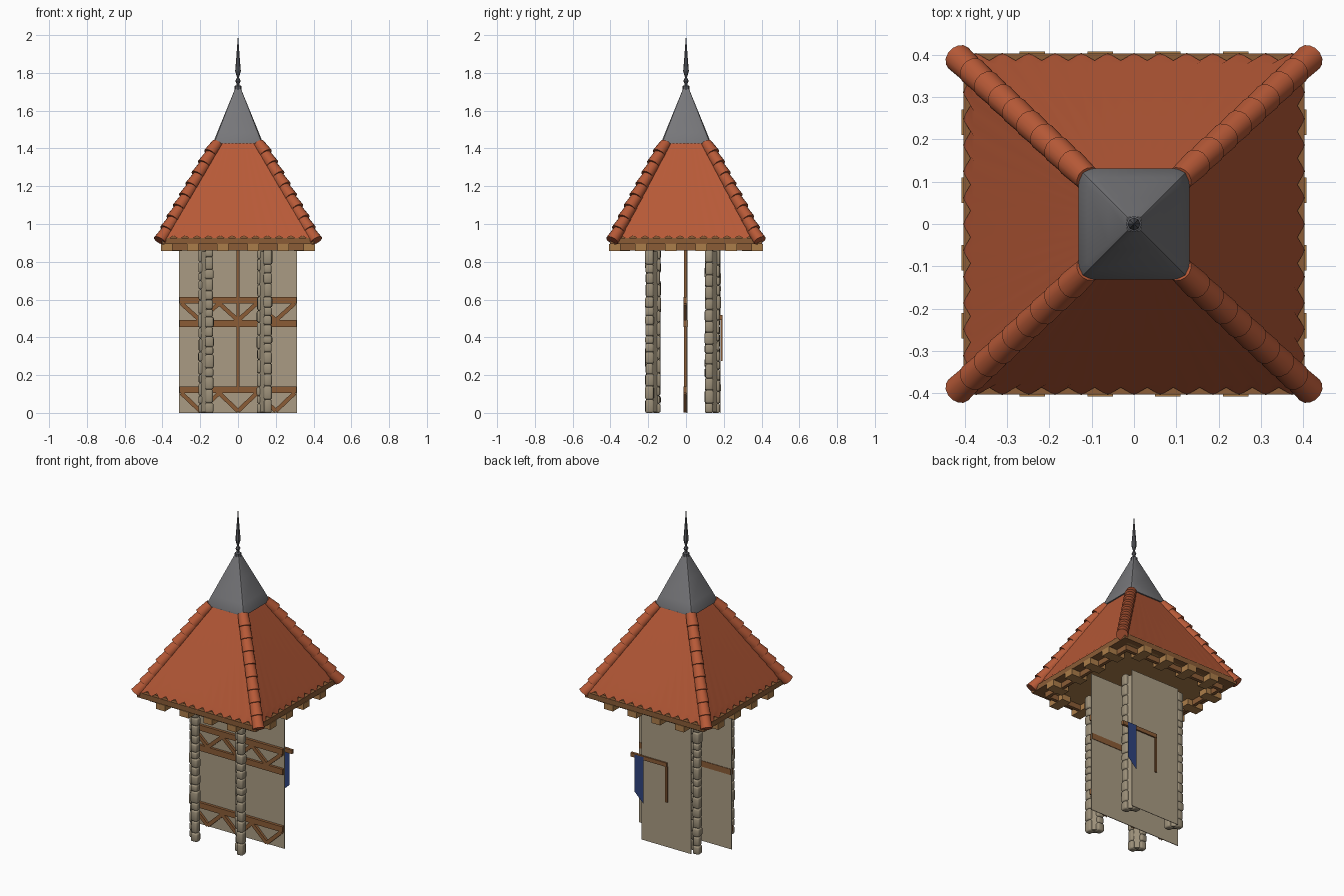
import bpy, bmesh, math, random
from mathutils import Vector, Matrix

random.seed(4)
cube = bpy.data.objects.get("Cube")
if cube:
    bpy.data.objects.remove(cube)


def material(name, r, g, b):
    lin = [(c / 255) ** 2.2 for c in (r, g, b)] + [1.0]
    m = bpy.data.materials.new(name)
    m.use_nodes = True
    m.diffuse_color = lin
    m.node_tree.nodes["Principled BSDF"].inputs["Base Color"].default_value = lin
    return m


PLASTER = material("plaster", 168, 154, 130)
STONE = material("stone", 154, 142, 120)
TIMBER = material("timber", 138, 93, 57)
PALE = material("pale timber", 170, 124, 75)
CLAY = material("clay tile", 182, 90, 58)
LEAD = material("lead grey", 118, 118, 121)
IRON = material("dark iron", 92, 93, 98)
CLOTH = material("blue cloth", 50, 70, 125)


def finish(name, bm, mat, smooth=None):
    bmesh.ops.recalc_face_normals(bm, faces=bm.faces)
    me = bpy.data.meshes.new(name)
    bm.to_mesh(me)
    bm.free()
    me.materials.append(mat)
    ob = bpy.data.objects.new(name, me)
    bpy.context.collection.objects.link(ob)
    if smooth:
        bpy.ops.object.select_all(action="DESELECT")
        bpy.context.view_layer.objects.active = ob
        ob.select_set(True)
        bpy.ops.object.shade_smooth_by_angle(angle=math.radians(smooth))
    return ob


def add_box(bm, centre, size, rot=None, bevel=0):
    mat = Matrix.Translation(centre) @ (rot or Matrix()) @ Matrix.Diagonal((*size, 1))
    verts = bmesh.ops.create_cube(bm, size=1, matrix=mat)["verts"]
    if bevel:
        edges = list({e for v in verts for e in v.link_edges})
        bmesh.ops.bevel(bm, geom=edges, offset=bevel, segments=2, profile=0.5, affect="EDGES")


def add_strut(bm, a, b, width, depth, y):
    # timber lying in a wall plane between two (x, z) points
    d = Vector((b[0] - a[0], 0, b[1] - a[1]))
    rot = Matrix.Rotation(-math.atan2(d.z, d.x), 4, "Y")
    mid = ((a[0] + b[0]) / 2, y, (a[1] + b[1]) / 2)
    add_box(bm, mid, (d.length, depth, width), rot)


def loft(bm, rings):
    loops = [[bm.verts.new(p) for p in ring] for ring in rings]
    n = len(loops[0])
    for lo, hi in zip(loops, loops[1:]):
        for i in range(n):
            bm.faces.new((lo[i], lo[(i + 1) % n], hi[(i + 1) % n], hi[i]))
    bm.faces.new(loops[0])
    bm.faces.new(loops[-1])


# Thin plaster walls
bm = bmesh.new()
add_box(bm, (0, 0.005, 0.435), (0.626, 0.004, 0.87))
finish("middle_wall", bm, PLASTER)
bm = bmesh.new()
add_box(bm, (0.003, 0.184, 0.435), (0.335, 0.003, 0.87))
finish("back_wall", bm, PLASTER)

# Timber framing on the middle wall
bm = bmesh.new()
for z in (0.123, 0.597):
    add_box(bm, (0, -0.005, z), (0.62, 0.018, 0.034))
add_box(bm, (0, -0.001, 0.473), (0.62, 0.022, 0.036))
add_box(bm, (0, -0.004, 0.5), (0.016, 0.014, 0.73))
for low, high in ((0.01, 0.105), (0.49, 0.58)):
    for s in (-1, 1):
        path = [(0.3, high), (0.2, low), (0.1, high), (0.0, low)]
        for a, b in zip(path, path[1:]):
            add_strut(bm, (s * a[0], a[1]), (s * b[0], b[1]), 0.022, 0.016, -0.004)
finish("wall_framing", bm, TIMBER)

# Banner arm with its post, and the flat banner
bm = bmesh.new()
add_box(bm, (0.118, 0.186, 0.505), (0.245, 0.016, 0.024))
add_box(bm, (0.0, 0.187, 0.385), (0.014, 0.01, 0.22))
finish("banner_arm", bm, TIMBER)
bm = bmesh.new()
outline = [(0.148, 0.515), (0.21, 0.515), (0.21, 0.29), (0.148, 0.23)]
bm.faces.new([bm.verts.new((x, 0.2, z)) for x, z in outline])
finish("banner", bm, CLOTH)

# Columns of rounded stones, two stacks set diagonally around a core
for depth, cy in (("front", -0.175), ("back", 0.14)):
    for side, cx in (("right", -0.17), ("left", 0.14)):
        bm = bmesh.new()
        add_box(bm, (cx, cy, 0.43), (0.04, 0.036, 0.85), Matrix.Rotation(-math.pi / 4, 4, "Z"))
        for s in (-1, 1):
            z = 0.0
            while z < 0.86:
                h = min(random.uniform(0.04, 0.075), 0.865 - z)
                if 0.865 - z - h < 0.025:
                    h = 0.865 - z
                w, d = random.uniform(0.038, 0.046), random.uniform(0.038, 0.046)
                turn = Matrix.Rotation(random.uniform(-0.12, 0.12), 4, "Z")
                add_box(bm, (cx + s * 0.018, cy - s * 0.018, z + h / 2),
                        (w, d, h), turn, min(0.009, h * 0.3))
                z += h
        finish(f"{depth}_{side}_column", bm, STONE, 50)

# Eaves: ceiling, edge frame and projecting joist ends
bm = bmesh.new()
add_box(bm, (0, 0, 0.898), (0.74, 0.74, 0.01))
finish("ceiling", bm, PALE)
frame, ring, joists = bmesh.new(), bmesh.new(), bmesh.new()
for k in range(4):
    rot = Matrix.Rotation(k * math.pi / 2, 4, "Z")
    add_box(frame, rot @ Vector((0, -0.378, 0.909)), (0.806, 0.05, 0.032), rot)
    add_box(frame, rot @ Vector((0, -0.374, 0.931)), (0.75, 0.01, 0.024), rot)
    add_box(ring, rot @ Vector((0, -0.34, 0.877)), (0.7, 0.02, 0.032), rot)
    for x in (-0.24, -0.08, 0.08, 0.24):
        add_box(joists, rot @ Vector((x, -0.352, 0.876)), (0.06, 0.11, 0.037), rot)
finish("eaves_frame", frame, TIMBER)
finish("eaves_ring_beam", ring, TIMBER)
finish("joist_ends", joists, PALE)

# Four tiled slopes, ribbed and scalloped along the lower edge
bm = bmesh.new()
BASE, TOP, Z0, Z1, TEETH = 0.404, 0.115, 0.92, 1.44, 13
for k in range(4):
    rot = Matrix.Rotation(k * math.pi / 2, 4, "Z")
    rows = []
    for t, dent in ((0, 0.018), (0.08, 0.004), (1, 0.002)):
        half = BASE + (TOP - BASE) * t
        row = []
        for i in range(2 * TEETH + 1):
            d = dent if i % 2 == 0 else 0
            x = half * (i / TEETH - 1)
            row.append(bm.verts.new(rot @ Vector((x, d - half, Z0 + (Z1 - Z0) * t + d))))
        rows.append(row)
    for lo, hi in zip(rows, rows[1:]):
        for i in range(2 * TEETH):
            bm.faces.new((lo[i], lo[i + 1], hi[i + 1], hi[i]))
finish("roof_slopes", bm, CLAY, 40)

# Overlapping round hip tiles, each lifted a little at its lower end
bm = bmesh.new()
COUNT = 9
for sx in (-1, 1):
    for sy in (-1, 1):
        foot = Vector((sx * 0.411, sy * 0.388, 0.91))
        head = Vector((sx * 0.112, sy * 0.11, 1.43))
        axis = head - foot
        lift = Vector((sx, sy, 0.75)).normalized() * 0.006
        turn = axis.to_track_quat("Z", "Y").to_matrix()
        for i in range(COUNT):
            a = foot + axis * (i / COUNT) + lift
            b = foot + axis * min((i + 1.2) / COUNT, 1) - lift
            rings = []
            for p, r in ((a, 0.034), (b, 0.030)):
                rings.append([p + turn @ Vector((r * math.cos(u), r * math.sin(u), 0))
                              for u in (j * math.tau / 14 for j in range(14))])
            loft(bm, rings)
finish("hip_tiles", bm, CLAY, 40)


def soft_square(h, z):
    c = h * 0.8
    pts = [(c, -h), (h * 0.95, -h * 0.95), (h, -c)]
    out = []
    for k in range(4):
        rot = Matrix.Rotation(k * math.pi / 2, 3, "Z")
        out += [rot @ Vector((x, y, z)) for x, y in pts]
    return out


# Metal cap
bm = bmesh.new()
profile = [(0.131, 1.425), (0.131, 1.432), (0.11, 1.485), (0.061, 1.605), (0.016, 1.715)]
loft(bm, [soft_square(h, z) for h, z in profile])
finish("metal_cap", bm, LEAD, 30)

# Turned finial
bm = bmesh.new()
profile = [(0.019, 1.69), (0.019, 1.73), (0.008, 1.735), (0.008, 1.745), (0.014, 1.757),
           (0.005, 1.775), (0.015, 1.81), (0.01, 1.87), (0.001, 1.99)]
loft(bm, [[(r * math.cos(j * math.tau / 8), r * math.sin(j * math.tau / 8), z)
           for j in range(8)] for r, z in profile])
finish("finial", bm, IRON)
